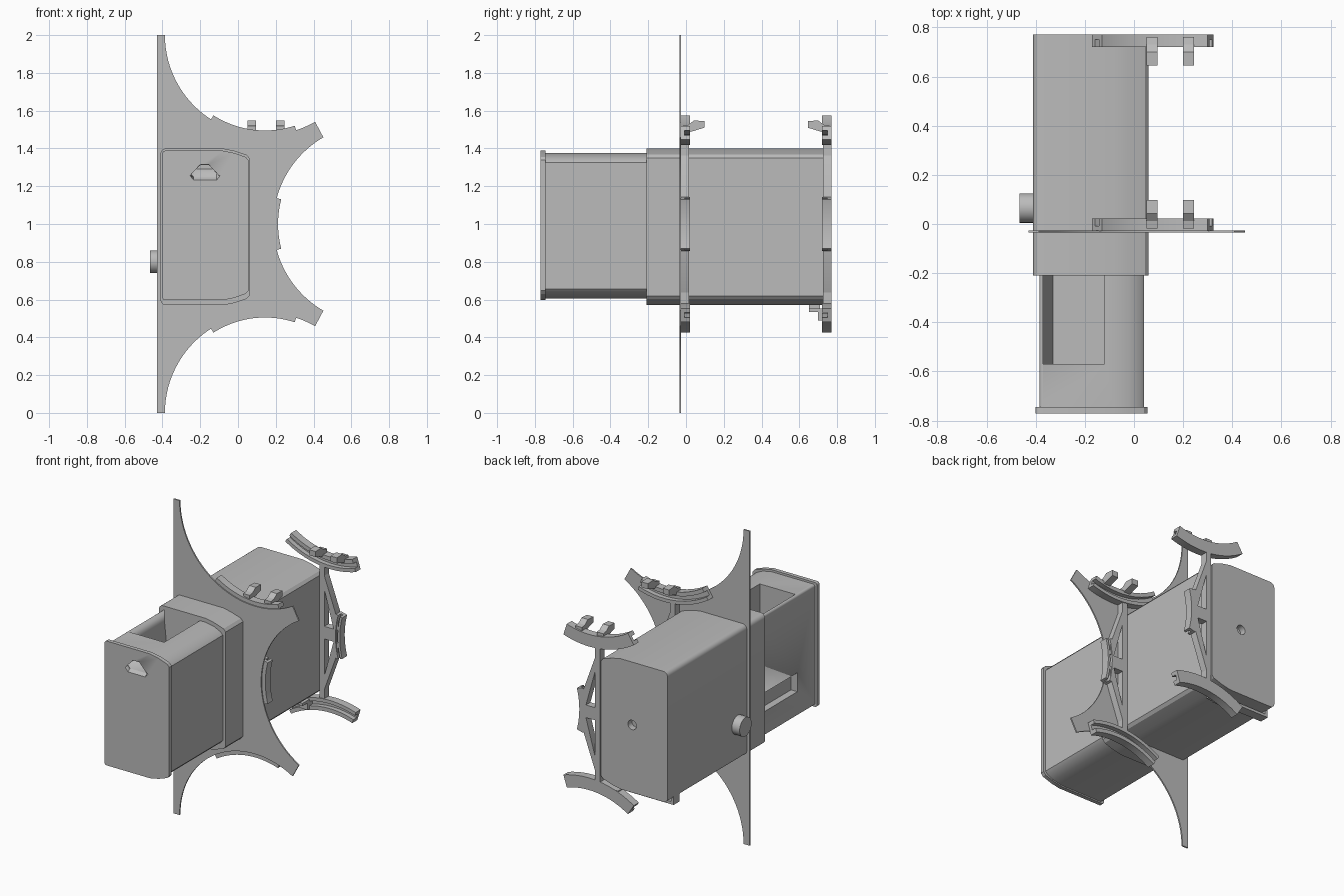
import bpy, bmesh
from math import cos, sin, radians, pi
from mathutils import Matrix

old = bpy.data.objects.get("Cube")
if old:
    bpy.data.objects.remove(old, do_unlink=True)

grey = bpy.data.materials.new("plain grey")
grey.use_nodes = True
COLOR = (0.5, 0.5, 0.5, 1)
grey.diffuse_color = COLOR
grey.node_tree.nodes["Principled BSDF"].inputs["Base Color"].default_value = COLOR


def finish(name, bm):
    bmesh.ops.recalc_face_normals(bm, faces=bm.faces)
    mesh = bpy.data.meshes.new(name)
    bm.to_mesh(mesh)
    bm.free()
    mesh.materials.append(grey)
    ob = bpy.data.objects.new(name, mesh)
    bpy.context.collection.objects.link(ob)
    bpy.ops.object.select_all(action='DESELECT')
    ob.select_set(True)
    bpy.context.view_layer.objects.active = ob
    bpy.ops.object.shade_smooth_by_angle(angle=radians(25))
    return ob


def loft(name, pts_a, ya, pts_b, yb):
    """Solid between two (x, z) outlines standing at ya and yb."""
    bm = bmesh.new()
    a = [bm.verts.new((x, ya, z)) for x, z in pts_a]
    b = [bm.verts.new((x, yb, z)) for x, z in pts_b]
    bm.faces.new(a)
    bm.faces.new(b)
    for i in range(len(a)):
        j = (i + 1) % len(a)
        bm.faces.new((a[i], a[j], b[j], b[i]))
    return finish(name, bm)


def prism(name, pts, y0, y1):
    return loft(name, pts, y0, pts, y1)


def box(name, x0, x1, y0, y1, z0, z1):
    return prism(name, [(x0, z0), (x1, z0), (x1, z1), (x0, z1)], y0, y1)


def cylinder(name, loc, radius, depth, axis):
    bm = bmesh.new()
    bmesh.ops.create_cone(bm, cap_ends=True, segments=32, radius1=radius,
                          radius2=radius, depth=depth,
                          matrix=Matrix.Translation(loc) @ Matrix.Rotation(pi / 2, 4, axis))
    return finish(name, bm)


def cut(ob, cutter):
    mod = ob.modifiers.new("cut", 'BOOLEAN')
    mod.operation = 'DIFFERENCE'
    mod.solver = 'EXACT'
    mod.object = cutter
    bpy.context.view_layer.objects.active = ob
    bpy.ops.object.modifier_apply(modifier=mod.name)
    bpy.data.objects.remove(cutter, do_unlink=True)


def arc(cx, cz, r, a0, a1, n=32):
    angles = [radians(a0 + (a1 - a0) * i / n) for i in range(n + 1)]
    return [(cx + r * cos(a), cz + r * sin(a)) for a in angles]


def section(x0, x1, z0, z1, r):
    """Case outline: rounded on one side, shallow sloped shoulders on the other."""
    top = [(x1, z1 - 0.05), (x1 - 0.015, z1 - 0.033), (-0.02, z1 - 0.012), (-0.08, z1)]
    low = [(x, z0 + z1 - z) for x, z in reversed(top)]
    return (top + arc(x0 + r, z1 - r, r, 90, 180, 6)
            + arc(x0 + r, z0 + r, r, 180, 270, 6) + low)


# Outer case with the round hole in its back
case = prism("case", section(-0.41, 0.06, 0.57, 1.40, 0.03), -0.21, 0.77)
cut(case, cylinder("hole_cutter", (-0.16, 0.77, 1.0), 0.03, 0.08, 'X'))

# Drawer with a top opening and a side window
drawer = prism("drawer", section(-0.385, 0.04, 0.605, 1.375, 0.015), -0.75, -0.19)
cut(drawer, prism("top_cutter", [(-0.37, 1.45), (-0.12, 1.45), (-0.12, 0.92),
                                 (-0.33, 0.92), (-0.37, 1.3)], -0.57, -0.2))
cut(drawer, box("side_cutter", -0.45, -0.34, -0.57, -0.2, 0.76, 0.88))

# Drawer front with a wedge-shaped finger pocket
grip = [(-0.255, 1.25), (-0.235, 1.225), (-0.115, 1.225), (-0.095, 1.25),
        (-0.155, 1.315), (-0.195, 1.315)]
inner = [(x, 1.29 + (z - 1.225) * 0.25) for x, z in grip]
front = prism("drawer_front", section(-0.40, 0.055, 0.597, 1.388, 0.015), -0.77, -0.745)
for part in (front, drawer):
    cut(part, loft("grip_cutter", grip, -0.78, inner, -0.69))

# Thin mounting plate scooped by three circles
TOP, SIDE, LOW = (0.143, 2), (0.717, 1), (0.143, 0)
prism("mounting_plate", [(-0.43, 0), (-0.43, 2)] + arc(*TOP, 0.53, 180, 300)
      + arc(*SIDE, 0.53, 120, 240)[::1][::-1][::-1] + arc(*LOW, 0.53, 60, 180), -0.035, -0.026)

# Side knob
cylinder("knob", (-0.435, 0.065, 0.8), 0.06, 0.06, 'Y')


def rail(name, centre, a0, a1, widths, y, s):
    """Curved channel: two flanges joined by a thin web on its outer side."""
    r0, r1, r2, r3 = widths
    for label, ra, rb, depth in (("inner_flange", r0, r1, 0.05), ("web", r1, r2, 0.02),
                                 ("outer_flange", r2, r3, 0.05)):
        prism(f"{name}_{label}", arc(*centre, ra, a0, a1, 20) + arc(*centre, rb, a1, a0, 20),
              y, y + s * depth)


def flip(pts):
    return [(x, 2 - z) for x, z in pts]


# Two mirrored brackets facing each other
for name, y, s in (("front", -0.028, 1), ("rear", 0.77, -1)):
    wide = (0.505, 0.53, 0.56, 0.582)
    rail(name + "_top_rail", TOP, 237.3, 288.1, wide, y, s)
    rail(name + "_bottom_rail", LOW, 71.9, 122.7, wide, y, s)
    rail(name + "_side_tab", SIDE, 165, 195, (0.505, 0.52, 0.535, 0.55), y, s)
    y1 = y + s * 0.045
    box(name + "_upright", 0.065, 0.1, y, y1, 0.57, 1.43)
    box(name + "_bridge", 0.09, 0.185, y, y1, 0.96, 1.04)
    strut = [(0.09, 1.39), (0.09, 1.31), (0.165, 1.04), (0.195, 1.04), (0.195, 1.1)]
    prism(name + "_upper_strut", strut, y, y1)
    prism(name + "_lower_strut", flip(strut), y, y1)
    # Bent pegs on the top rail
    for i, x in enumerate((0.05, 0.2)):
        side = [(0.01, 1.48), (0.06, 1.49), (0.125, 1.51), (0.125, 1.545),
                (0.07, 1.548), (0.04, 1.525), (0.01, 1.52)]
        bm = bmesh.new()
        face = bm.faces.new([bm.verts.new((x, y + s * d, z)) for d, z in side])
        ext = bmesh.ops.extrude_face_region(bm, geom=[face])
        bmesh.ops.translate(bm, vec=(0.045, 0, 0),
                            verts=[v for v in ext["geom"] if isinstance(v, bmesh.types.BMVert)])
        finish(f"{name}_peg_{i + 1}", bm)

# Small support ledge under the back of the case
box("support_ledge", -0.41, 0.0, 0.65, 0.71, 0.535, 0.552)
box("support_lip", -0.41, -0.39, 0.65, 0.71, 0.552, 0.6)
box("support_link", -0.06, 0.0, 0.70, 0.768, 0.49, 0.552)
